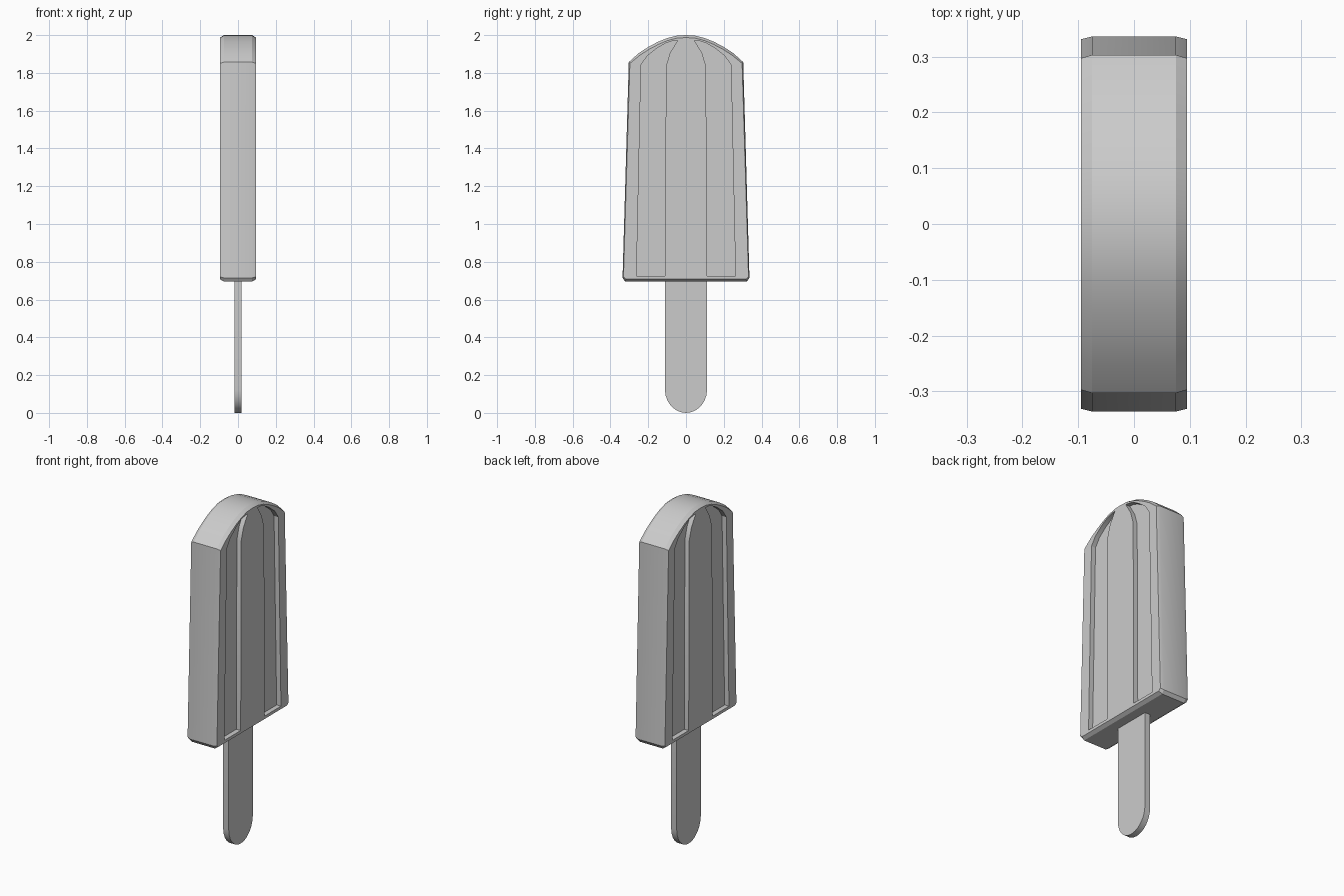
import bpy, bmesh, math

if "Cube" in bpy.data.objects:
    bpy.data.objects.remove(bpy.data.objects["Cube"])


def loft(name, rings):
    """Skin a list of (x, [(y, z), ...]) outlines into a closed solid."""
    bm = bmesh.new()
    loops = [[bm.verts.new((x, y, z)) for y, z in pts] for x, pts in rings]
    n = len(loops[0])
    for a, b in zip(loops, loops[1:]):
        for i in range(n):
            j = (i + 1) % n
            bm.faces.new((a[i], a[j], b[j], b[i]))
    bm.faces.new(loops[0])
    bm.faces.new(loops[-1])
    bmesh.ops.recalc_face_normals(bm, faces=bm.faces)
    mesh = bpy.data.meshes.new(name)
    bm.to_mesh(mesh)
    bm.free()
    ob = bpy.data.objects.new(name, mesh)
    bpy.context.collection.objects.link(ob)
    return ob


def mirrored(half):
    """Complete a right-hand outline that runs from bottom to top."""
    return half + [(-y, z) for y, z in reversed(half) if y > 1e-6]


def activate(ob):
    bpy.ops.object.select_all(action='DESELECT')
    ob.select_set(True)
    bpy.context.view_layer.objects.active = ob


# Ice body: tapered slab with an arched top and chamfered rims
outer = mirrored([(0.322, 0.695), (0.336, 0.715), (0.303, 1.857), (0.25, 1.905),
                  (0.20, 1.937), (0.15, 1.964), (0.10, 1.984), (0.05, 1.997), (0, 2.0)])
inner = mirrored([(0.318, 0.708), (0.331, 0.72), (0.297, 1.85), (0.244, 1.894),
                  (0.195, 1.925), (0.146, 1.951), (0.098, 1.971), (0.049, 1.984), (0, 1.987)])
body = loft("ice_body", [(-0.095, inner), (-0.075, outer), (0.075, outer), (0.095, inner)])

# Two recessed grooves on each broad face
groove = [(0.111, 0.725), (0.262, 0.725), (0.238, 1.842), (0.206, 1.889), (0.153, 1.931),
          (0.106, 1.958), (0.075, 1.968), (0.045, 1.971), (0.085, 1.905), (0.106, 1.835)]
for face in (-1, 1):
    for side in (-1, 1):
        pts = [(y * side, z) for y, z in groove]
        cutter = loft("groove_cutter", [(face * 0.067, pts), (face * 0.15, pts)])
        cutter.hide_render = True
        mod = body.modifiers.new("groove", 'BOOLEAN')
        mod.operation = 'DIFFERENCE'
        mod.solver = 'EXACT'
        mod.object = cutter
        activate(body)
        bpy.ops.object.modifier_apply(modifier=mod.name)
        bpy.data.objects.remove(cutter)

# Flat stick with a rounded lower end
arc = [(0.112 * math.sin(t), 0.125 * (1 - math.cos(t)))
       for t in (math.pi / 2 * i / 6 for i in range(7))]
right = arc[1:] + [(0.112, 0.72)]
stick_outline = [(0, 0)] + right + [(-y, z) for y, z in reversed(right)]
stick = loft("stick", [(-0.018, stick_outline), (0.018, stick_outline)])

for ob in (body, stick):
    activate(ob)
    bpy.ops.object.shade_smooth_by_angle(angle=math.radians(25))
